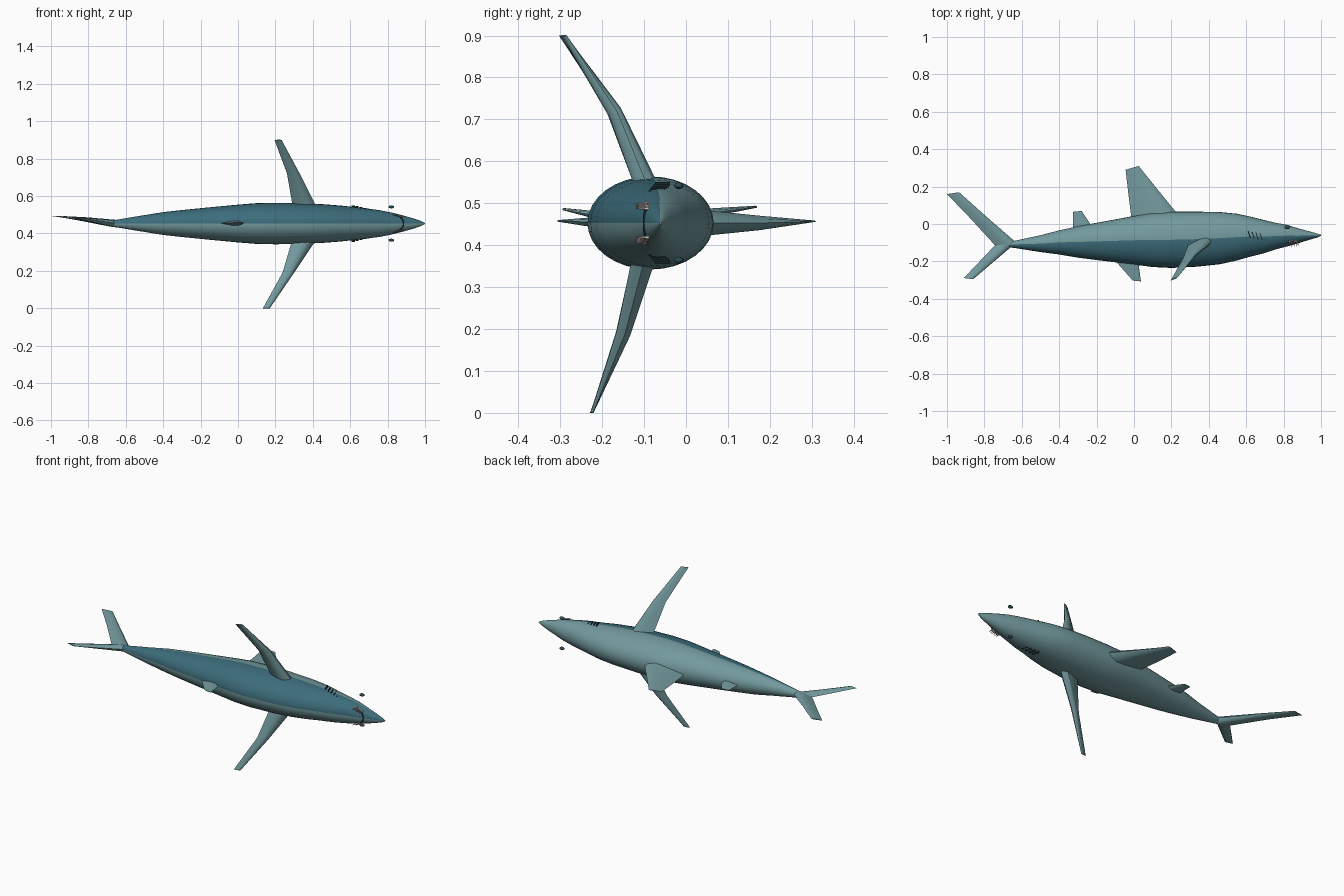
import bpy, bmesh, math
from mathutils import Vector

default = bpy.data.objects.get("Cube")
if default:
    bpy.data.objects.remove(default, do_unlink=True)


def material(name, rgb):
    mat = bpy.data.materials.new(name)
    mat.use_nodes = True
    colour = (*rgb, 1)
    mat.diffuse_color = colour
    mat.node_tree.nodes["Principled BSDF"].inputs["Base Color"].default_value = colour
    return mat


SKIN = material("grey_teal_skin", (0.17, 0.32, 0.34))
DARK = material("deep_teal_side", (0.045, 0.15, 0.195))
EYE = material("dark_eye", (0.025, 0.075, 0.1))
SLIT = material("dark_slit", (0.01, 0.025, 0.03))
TOOTH = material("pale_tooth", (0.65, 0.55, 0.5))
MID_Z = 0.453


def finish(name, bm, *mats, angle=40):
    bmesh.ops.recalc_face_normals(bm, faces=bm.faces)
    mesh = bpy.data.meshes.new(name)
    bm.to_mesh(mesh)
    bm.free()
    obj = bpy.data.objects.new(name, mesh)
    bpy.context.collection.objects.link(obj)
    for mat in mats:
        mesh.materials.append(mat)
    bpy.ops.object.select_all(action="DESELECT")
    bpy.context.view_layer.objects.active = obj
    obj.select_set(True)
    bpy.ops.object.shade_smooth_by_angle(angle=math.radians(angle))
    return obj


def loft(bm, rings):
    loops = [[bm.verts.new(p) for p in ring] for ring in rings]
    n = len(loops[0])
    for a, b in zip(loops, loops[1:]):
        for i in range(n):
            j = (i + 1) % n
            bm.faces.new((a[i], a[j], b[j], b[i]))
    bm.faces.new(loops[0])
    bm.faces.new(loops[-1])


# Body: oval rings along x, given as x, back y, belly y, half width
BODY = [
    (-.70, -.105, -.122, .012), (-.64, -.09, -.128, .022), (-.5, -.06, -.15, .045),
    (-.4, -.034, -.163, .061), (-.3, -.012, -.18, .072), (-.18, .01, -.195, .084),
    (0, .043, -.217, .101), (.1, .06, -.23, .109), (.2, .066, -.235, .111),
    (.34, .066, -.228, .109), (.46, .064, -.215, .103), (.55, .055, -.195, .096),
    (.62, .04, -.175, .088), (.7, .02, -.155, .079), (.76, .006, -.135, .071),
    (.82, -.005, -.12, .059), (.88, -.024, -.102, .044), (.94, -.04, -.084, .027),
    (.98, -.051, -.072, .013), (1, -.058, -.063, .003),
]
SEGMENTS = 32
rings = []
for x, back, belly, half in BODY:
    ring = []
    for i in range(SEGMENTS):
        t = math.tau * i / SEGMENTS
        ring.append((x, (back + belly) / 2 + (back - belly) / 2 * math.cos(t),
                     MID_Z + half * math.sin(t)))
    rings.append(ring)
bm = bmesh.new()
loft(bm, rings)
bmesh.ops.recalc_face_normals(bm, faces=bm.faces)
for f in bm.faces:
    c = f.calc_center_median()
    # one quarter of the flank is darker
    if f.normal.y < 0 and c.z > MID_Z and len(f.verts) == 4:
        f.material_index = 1
finish("body", bm, SKIN, DARK)

# Half of a streamlined fin section: chord fraction, thickness fraction
SECTION = [(0, 0), (.08, .28), (.25, .48), (.5, .42), (.75, .22), (1, 0)]
OUTLINE = SECTION + [(u, -w) for u, w in SECTION[-2:0:-1]]


def fin(name, axis, *stations):
    """Each station is leading point, trailing point, thickness."""
    axis = Vector(axis).normalized()
    rings = []
    for lead, trail, thick in stations:
        lead, trail = Vector(lead), Vector(trail)
        rings.append([lead.lerp(trail, u) + axis * thick * w for u, w in OUTLINE])
    bm = bmesh.new()
    loft(bm, rings)
    return finish(name, bm, SKIN)


# Fins along the midline
fin("dorsal_fin", (0, 0, 1),
    ((.26, .02, MID_Z), (-.01, 0, MID_Z), .07),
    ((.13, .18, MID_Z), (-.03, .16, MID_Z), .036),
    ((.025, .31, .457), (-.045, .29, .457), .004))
fin("second_dorsal_fin", (0, 0, 1),
    ((-.22, -.02, MID_Z), (-.325, -.04, MID_Z), .028),
    ((-.28, .07, MID_Z), (-.325, .065, MID_Z), .004))
fin("belly_fin", (0, 0, 1),
    ((.02, -.18, MID_Z), (-.115, -.18, MID_Z), .035),
    ((.037, -.307, .458), (-.007, -.302, .458), .004))

# Tail lobes
fin("upper_tail_lobe", (0, 0, 1),
    ((-.62, -.108, .451), (-.745, -.112, .457), .042),
    ((-.79, .04, .474), (-.875, .03, .478), .024),
    ((-.935, .17, .491), (-1, .16, .493), .005))
fin("lower_tail_lobe", (0, 0, 1),
    ((-.64, -.108, .451), (-.74, -.11, .457), .038),
    ((-.86, -.295, .485), (-.91, -.289, .488), .005))

# Side fins
fin("upper_side_fin", (0, .87, .48),
    ((.44, -.075, .5), (.3, -.085, .5), .062),
    ((.33, -.165, .72), (.262, -.185, .72), .034),
    ((.233, -.285, .9), (.195, -.303, .9), .006))
fin("lower_side_fin", (0, .95, -.3),
    ((.44, -.09, .4), (.3, -.1, .4), .062),
    ((.3, -.145, .19), (.238, -.16, .19), .035),
    ((.17, -.222, 0), (.133, -.229, 0), .006))

for side, word in ((1, "upper"), (-1, "lower")):
    # Eyes stand clear of the head
    bm = bmesh.new()
    bmesh.ops.create_uvsphere(bm, u_segments=16, v_segments=10, radius=1)
    for v in bm.verts:
        v.co = Vector((.82, -.017, MID_Z + side * .089)) + v.co * Vector((.015, .011, .008))
    finish(word + "_eye", bm, EYE)

    # Gill slits
    bm = bmesh.new()
    for i in range(5):
        made = bmesh.ops.create_cube(bm, size=1)["verts"]
        for v in made:
            p = v.co.copy()
            half = .093 - .005 * i
            v.co = (.616 + .021 * i + p.x * .005 - p.y * .012, -.056 - .004 * i + p.y * .036,
                    MID_Z + side * half + p.z * .009)
    finish(word + "_gill_slits", bm, SLIT)

    # Teeth hanging along the jaw
    bm = bmesh.new()
    for i in range(6):
        made = bmesh.ops.create_cone(bm, cap_ends=True, segments=6, radius1=.005,
                                     radius2=0, depth=.036)["verts"]
        for v in made:
            p = v.co.copy()
            v.co = (.832 + .009 * i + p.x, -.106 - p.z, MID_Z + side * (.047 - .0025 * i) + p.y)
    finish(word + "_teeth", bm, TOOTH)

# Mouth line
curve = bpy.data.curves.new("mouth", "CURVE")
curve.dimensions = "3D"
curve.bevel_depth = .003
curve.bevel_resolution = 1
spline = curve.splines.new("POLY")
spline.points.add(12)
for i, point in enumerate(spline.points):
    t = math.pi * (i / 12 - .5)
    point.co = (.83 + .055 * math.cos(t), -.09 - .01 * math.cos(t), MID_Z + .047 * math.sin(t), 1)
curve.materials.append(SLIT)
mouth = bpy.data.objects.new("mouth", curve)
bpy.context.collection.objects.link(mouth)
